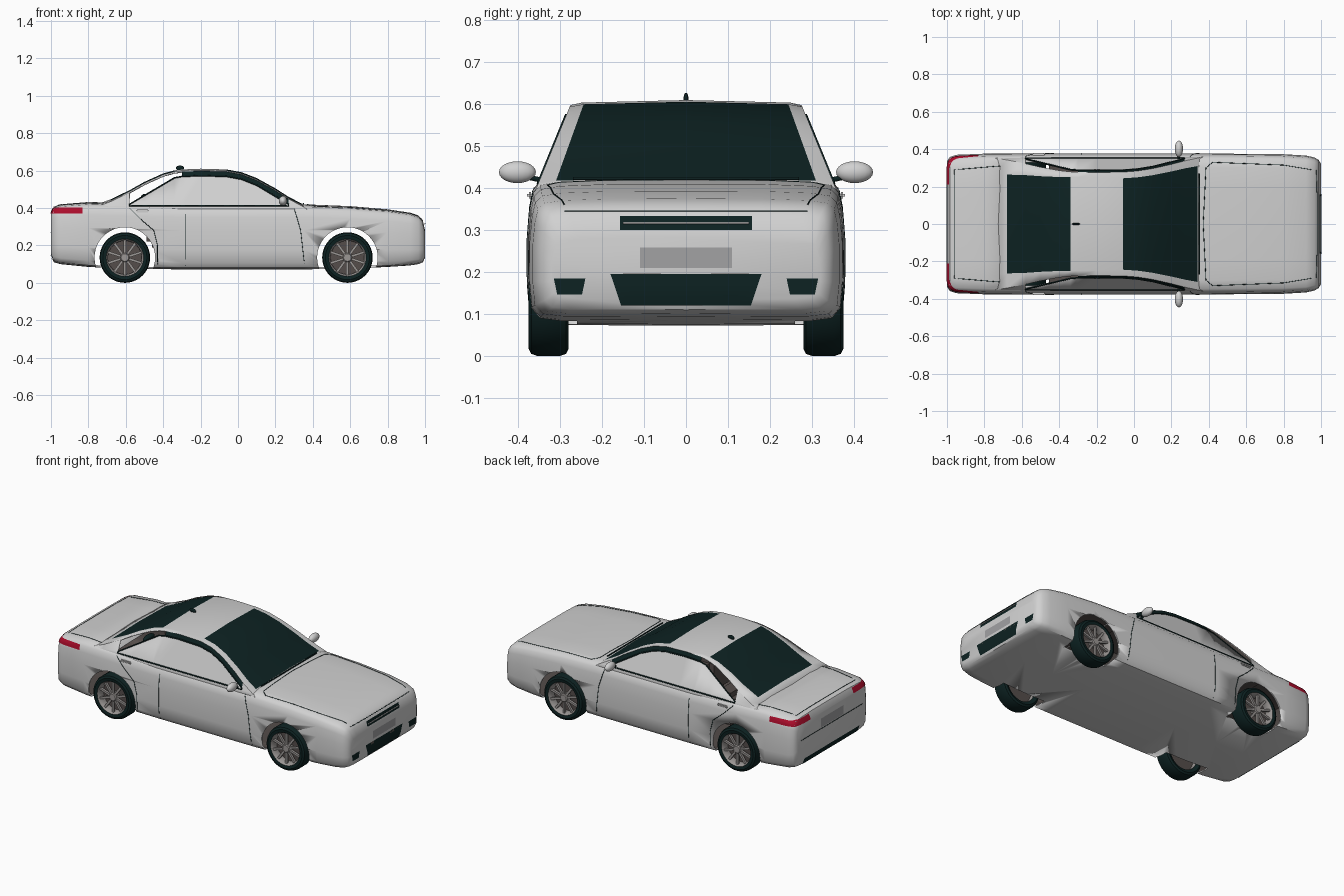
import bpy, bmesh, math
from mathutils import Vector
from mathutils.bvhtree import BVHTree

if "Cube" in bpy.data.objects:
    bpy.data.objects.remove(bpy.data.objects["Cube"])


def material(name, r, g, b):
    m = bpy.data.materials.new(name)
    m.use_nodes = True
    m.diffuse_color = (r, g, b, 1)
    m.node_tree.nodes["Principled BSDF"].inputs["Base Color"].default_value = (r, g, b, 1)
    return m


PAINT = material("silver paint", .64, .64, .64)
DARK = material("dark glass and rubber", .004, .016, .016)
LINING = material("taupe lining", .09, .075, .07)
RED = material("tail light red", .42, .004, .025)
RIM = material("wheel alloy", .33, .31, .3)
PLATE = material("plate grey", .36, .36, .37)


def finish(name, bm, mats, angle=35, recalc=True):
    if recalc:
        bmesh.ops.recalc_face_normals(bm, faces=bm.faces)
    me = bpy.data.meshes.new(name)
    bm.to_mesh(me)
    bm.free()
    ob = bpy.data.objects.new(name, me)
    bpy.context.collection.objects.link(ob)
    for m in mats:
        me.materials.append(m)
    bpy.ops.object.select_all(action='DESELECT')
    bpy.context.view_layer.objects.active = ob
    ob.select_set(True)
    bpy.ops.object.shade_smooth_by_angle(angle=math.radians(angle))
    return ob


def lathe(name, profile, centre, mat, segments=40):
    # profile of (radius, y) turned about the y axis
    bm = bmesh.new()
    vs = [bm.verts.new((r, y, 0)) for r, y in profile]
    edges = [bm.edges.new(p) for p in zip(vs, vs[1:])]
    bmesh.ops.spin(bm, geom=vs + edges, cent=(0, 0, 0), axis=(0, 1, 0),
                   angle=math.tau, steps=segments)
    bmesh.ops.remove_doubles(bm, verts=bm.verts, dist=1e-5)
    bmesh.ops.translate(bm, verts=bm.verts, vec=centre)
    return finish(name, bm, [mat])


def ellipsoid(name, centre, size, mat):
    bm = bmesh.new()
    bmesh.ops.create_uvsphere(bm, u_segments=20, v_segments=12, radius=1)
    bmesh.ops.scale(bm, verts=bm.verts, vec=size)
    bmesh.ops.translate(bm, verts=bm.verts, vec=centre)
    return finish(name, bm, [mat], 60)


def box(name, centre, size, mat, bevel=0):
    bm = bmesh.new()
    bmesh.ops.create_cube(bm, size=1)
    bmesh.ops.scale(bm, verts=bm.verts, vec=size)
    if bevel:
        bmesh.ops.bevel(bm, geom=bm.edges[:], offset=bevel, segments=2, affect='EDGES')
    bmesh.ops.translate(bm, verts=bm.verts, vec=centre)
    return finish(name, bm, [mat])


def tube(name, points, radius, mat, closed=False):
    cu = bpy.data.curves.new(name, 'CURVE')
    cu.dimensions = '3D'
    cu.bevel_depth = radius
    cu.bevel_resolution = 1
    cu.use_fill_caps = True
    sp = cu.splines.new('POLY')
    sp.points.add(len(points) - 1)
    for p, co in zip(sp.points, points):
        p.co = (*co, 1)
    sp.use_cyclic_u = closed
    cu.materials.append(mat)
    bpy.context.collection.objects.link(bpy.data.objects.new(name, cu))


# Lower body: stations of (x, half width, bottom, top) and one half section
stations = [(-1, .335, .15, .375), (-.985, .358, .11, .407), (-.95, .37, .1, .42),
            (-.8, .376, .085, .432), (-.6, .378, .075, .427), (-.3, .378, .072, .42),
            (0, .378, .072, .42), (.35, .378, .072, .42), (.6, .376, .075, .41),
            (.8, .373, .085, .393), (.92, .366, .093, .375), (.965, .356, .1, .36),
            (.988, .342, .11, .335), (1, .32, .135, .28)]
section = [(0, 1), (.5, .998), (.8, .985), (.92, .962), (.965, .91), (.985, .8), (1, .6),
           (1, .3), (.985, .1), (.93, .025), (.8, .005), (0, 0)]
ring = section + [(-y, t) for y, t in section[-2:0:-1]]
bm = bmesh.new()
loops = [[bm.verts.new((x, w * y, lo + (hi - lo) * t)) for y, t in ring]
         for x, w, lo, hi in stations]
n = len(ring)
for a, b in zip(loops, loops[1:]):
    for i in range(n):
        bm.faces.new((a[i], a[(i + 1) % n], b[(i + 1) % n], b[i]))
bm.faces.new(loops[0])
bm.faces.new(loops[-1])
bmesh.ops.recalc_face_normals(bm, faces=bm.faces)
skin = BVHTree.FromBMesh(bm)
body = finish("body_shell", bm, [PAINT, LINING], 40)

# Hollow the body, then open the wheel arches and the cabin floor
shell = body.modifiers.new("shell", 'SOLIDIFY')
shell.thickness = .01
shell.offset = -1
shell.material_offset = 1
axles = (-.605, .585)
cutters = [box("cabin_cutter", (-.16, 0, .48), (.88, .66, .3), PAINT)]
for x in axles:
    for s in (1, -1):
        cutters.append(lathe("arch_cutter", [(0, .26), (.162, .26), (.162, .5), (0, .5)],
                             (x, 0 if s > 0 else -.76, .135), PAINT, 48))
for c in cutters:
    c.hide_render = True
    cut = body.modifiers.new("cut", 'BOOLEAN')
    cut.object = c
    cut.solver = 'EXACT'
bpy.context.view_layer.objects.active = body
for m in list(body.modifiers):
    bpy.ops.object.modifier_apply(modifier=m.name)
for c in cutters:
    bpy.data.objects.remove(c)

# Cabin: one section per roofline point, glass chosen by band and position
roofline = [(-.74, .425), (-.68, .447), (-.58, .495), (-.5, .54), (-.4, .585), (-.34, .601),
            (-.3, .606), (-.2, .61), (-.06, .606), (.02, .591), (.1, .56), (.2, .505),
            (.27, .46), (.34, .424), (.37, .405)]


def side_y(z):
    return .357 - (z - .4) * .41


def half_section(x, z):
    edge = z - .012
    sill = min(.412, edge - .002)
    head = max(sill, min(edge - .025, .42 + (x + .58) * .59, .42 + (.27 - x) * .6))
    f = .88 if x > -.2 else .9 - max(0, -.34 - x) * .38
    ye = side_y(edge)
    return [(0, z), (f * ye, z - .006), (ye, edge), (side_y(head), head),
            (side_y(sill), sill), (side_y(.38), .38)]


bm = bmesh.new()
rows = []
for x, z in roofline:
    h = half_section(x, z)
    rows.append([bm.verts.new((x, y, q)) for y, q in
                 [(-y, q) for y, q in h[:0:-1]] + h])
for (x0, z0), (x1, z1), a, b in zip(roofline, roofline[1:], rows, rows[1:]):
    mid = (x0 + x1) / 2
    for i in range(len(a) - 1):
        top, side = i in (4, 5), i in (2, 7)
        if side and -.58 < mid < -.3:
            continue    # open rear quarter window
        f = bm.faces.new((a[i], b[i], b[i + 1], a[i + 1]))
        if (top and (-.68 < mid < -.34 or -.06 < mid < .34)) or (side and -.3 < mid < .27):
            f.material_index = 1
cabin = finish("cabin", bm, [PAINT, DARK, LINING], 30)
lining = cabin.modifiers.new("lining", 'SOLIDIFY')
lining.thickness = .006
lining.offset = -1
lining.material_offset = 2

# Window seals
opening = [(x, half_section(x, z)) for x, z in roofline if -.59 < x < .28]
for s in (1, -1):
    tube("window_seal", [(x, s * h[3][0], h[3][1]) for x, h in opening]
         + [(x, s * h[4][0], h[4][1]) for x, h in opening[::-1]], .004, DARK, True)


def hit(origin, direction, lift):
    d = Vector(direction).normalized()
    p, normal, _, _ = skin.ray_cast(Vector(origin), d)
    return p + normal * lift, normal


def patch(name, mat, ray, nu=8, nv=3):
    # thin plate laid on the body along a grid of rays
    bm = bmesh.new()
    hits = [[hit(*ray(i / nu, j / nv), .003) for j in range(nv + 1)] for i in range(nu + 1)]
    vs = [[bm.verts.new(p) for p, _ in col] for col in hits]
    for i in range(nu):
        for j in range(nv):
            f = bm.faces.new((vs[i][j], vs[i + 1][j], vs[i + 1][j + 1], vs[i][j + 1]))
            f.normal_update()
            if f.normal.dot(hits[i][j][1]) < 0:
                f.normal_flip()
    return finish(name, bm, [mat], recalc=False)


def end_panel(name, mat, end, y0, y1, z0, z1, taper=0):
    # panel on the nose (end = 1) or tail (end = -1)
    def ray(u, v):
        t = taper * (1 - v)
        return (end * 2, y0 + t + (y1 - y0 - 2 * t) * u, z0 + (z1 - z0) * v), (-end, 0, 0)
    patch(name, mat, ray)


end_panel("upper_grille", DARK, 1, -.157, .157, .3, .333)
end_panel("front_plate", PLATE, 1, -.11, .11, .21, .258)
end_panel("lower_intake", DARK, 1, -.18, .18, .122, .195, .025)
end_panel("rear_plate", PLATE, -1, -.11, .11, .28, .335)
end_panel("rear_valance", DARK, -1, -.27, .27, .112, .15)
tube("grille_bar", [(1.0, y, .317) for y in (-.15, .15)], .003, PAINT)
for s in (1, -1):
    end_panel("fog_light", DARK, 1, *sorted((s * .24, s * .315)), .146, .184, .008)
    end_panel("intake_bracket", LINING, 1, *sorted((s * .06, s * .15)), .18, .196)

    def tail_ray(u, v):
        a = math.radians(90 + 90 * u)
        d = Vector((math.cos(a), s * math.sin(a), 0))
        return Vector((-.83, s * .21, .37 + .03 * v)) + d, -d
    patch("tail_light", RED, tail_ray, 18, 3)


def seam(name, points, direction):
    # fine shut line projected on to the body
    d = Vector(direction)
    path = []
    for a, b in zip(points, points[1:]):
        for k in range(9):
            p = Vector(a).lerp(Vector(b), k / 8)
            path.append(hit(p - d * 2, d, 0)[0])
    tube(name, path, .0018, DARK)


# Shut lines, handles and mirrors on both sides
for s in (1, -1):
    inward = (0, -s, 0)
    for pts in ([(-.28, .4), (-.28, .09)],
                [(.3, .4), (.335, .28), (.355, .1)],
                [(-.58, .4), (-.52, .34), (-.45, .28), (-.43, .2), (-.43, .1)]):
        seam("door_seam", [(x, 0, z) for x, z in pts], inward)
    box("door_handle", (-.51, s * .372, .383), (.07, .014, .016), PAINT, .005)
    ellipsoid("mirror", (.24, s * .402, .438), (.022, .044, .026), PAINT)
    tube("mirror_stalk", [(.24, s * .34, .418), (.24, s * .385, .428)], .007, DARK)
    ellipsoid("rear_headrest", (-.5, s * .16, .455), (.02, .05, .02), DARK)
down = (0, 0, -1)
seam("bonnet_seam", [(.95, .29, 0), (.8, .315, 0), (.42, .33, 0), (.385, .3, 0), (.37, 0, 0),
                     (.385, -.3, 0), (.42, -.33, 0), (.8, -.315, 0), (.95, -.29, 0)], down)
seam("bonnet_front_seam", [(0, -.29, .345), (0, .29, .345)], (-1, 0, 0))
seam("boot_seam", [(-.66, .3, 0), (-.72, .31, 0), (-.96, .29, 0), (-.96, -.29, 0),
                   (-.72, -.31, 0), (-.66, -.3, 0)], down)
seam("boot_lower_seam", [(0, -.3, .27), (0, .3, .27)], (1, 0, 0))

# Roof aerial, wiper and seats
ellipsoid("aerial_fin", (-.31, 0, .613), (.022, .006, .014), DARK)
tube("wiper", [(.35, -.27, .423), (.35, .27, .423)], .004, DARK)
box("rear_seat", (-.42, 0, .29), (.14, .5, .2), LINING, .03)
for s in (1, -1):
    box("front_seat", (-.05, s * .16, .28), (.16, .2, .22), LINING, .03)

# Wheels: tyre, rim, brake disc, hub and ten spokes
tyre = [(.096, .29), (.118, .28), (.13, .286), (.135, .3), (.135, .355), (.13, .369),
        (.118, .375), (.1, .372), (.095, .365)]
rim = [(.097, .29), (.09, .33), (.09, .355), (.096, .368), (.1, .374), (.097, .366)]
for x in axles:
    for s in (1, -1):
        def turned(name, profile, mat):
            lathe(name, [(r, s * y) for r, y in profile], (x, 0, .135), mat)
        turned("tyre", tyre, DARK)
        turned("rim", rim, RIM)
        turned("brake_disc", [(0, .315), (.092, .315), (.092, .325), (0, .325)], LINING)
        turned("hub", [(0, .33), (.026, .33), (.026, .362), (.02, .368), (0, .368)], RIM)
        bm = bmesh.new()
        for k in range(10):
            vs = bmesh.ops.create_cube(bm, size=1)["verts"]
            bmesh.ops.scale(bm, verts=vs, vec=(.013, .014, .075))
            bmesh.ops.translate(bm, verts=vs, vec=(0, 0, .056))
            a = math.tau * k / 10
            for v in vs:
                r, w = v.co.z, v.co.x
                v.co = (x + r * math.sin(a) + w * math.cos(a), s * (v.co.y + .356),
                        .135 + r * math.cos(a) - w * math.sin(a))
        finish("spokes", bm, [RIM])
